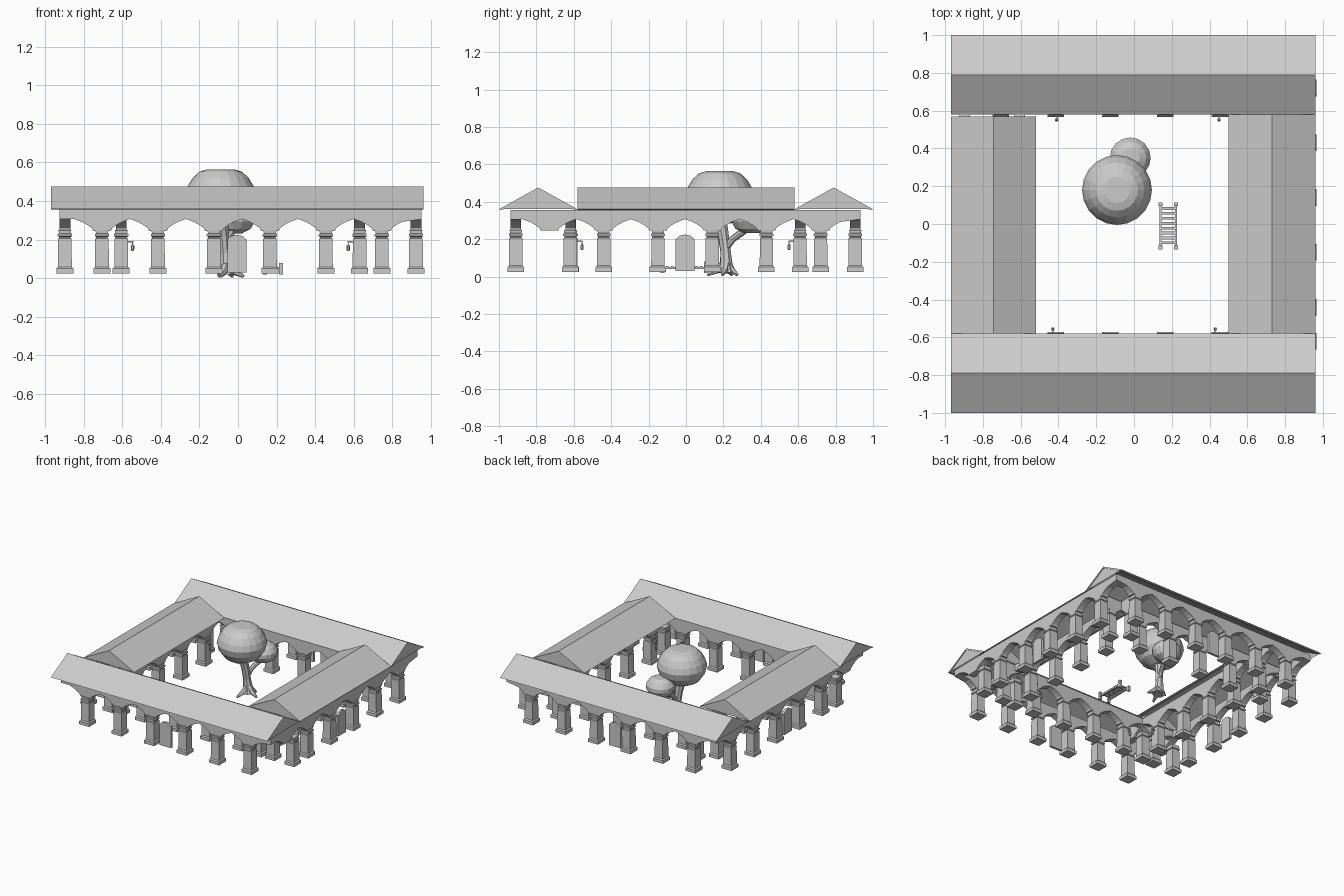
import bpy, bmesh, math
from mathutils import Vector

if "Cube" in bpy.data.objects:
    bpy.data.objects.remove(bpy.data.objects["Cube"])


def make(name, verts, faces):
    me = bpy.data.meshes.new(name)
    me.from_pydata(verts, [], faces)
    bm = bmesh.new()
    bm.from_mesh(me)
    bmesh.ops.recalc_face_normals(bm, faces=bm.faces)
    bm.to_mesh(me)
    bm.free()
    ob = bpy.data.objects.new(name, me)
    bpy.context.collection.objects.link(ob)
    return ob


def loft(name, rings):
    """Skin equal-length rings into a closed solid."""
    n = len(rings[0])
    verts = [v for r in rings for v in r]
    faces = [(k * n + i, k * n + (i + 1) % n, (k + 1) * n + (i + 1) % n, (k + 1) * n + i)
             for k in range(len(rings) - 1) for i in range(n)]
    faces += [tuple(range(n)), tuple(range(len(verts) - n, len(verts)))]
    return make(name, verts, faces)


def place(axis, along, across, z):
    return (along, across, z) if axis == 'x' else (across, along, z)


def slab(name, axis, profile, across, thick):
    """Extrude an (along, z) outline sideways."""
    return loft(name, [[place(axis, a, across + s * thick / 2, z) for a, z in profile] for s in (-1, 1)])


def box(name, lo, hi):
    return slab(name, 'x', [(lo[0], lo[2]), (hi[0], lo[2]), (hi[0], hi[2]), (lo[0], hi[2])],
                (lo[1] + hi[1]) / 2, hi[1] - lo[1])


def lathe(name, cx, cy, profile, sides):
    return loft(name, [[(cx + r * math.cos(2 * math.pi * i / sides), cy + r * math.sin(2 * math.pi * i / sides), z)
                        for i in range(sides)] for r, z in profile])


def column(x, y):
    prof = [(.044, .025), (.044, .05), (.036, .058), (.035, .205), (.03, .208), (.03, .214),
            (.037, .218), (.037, .228), (.031, .232), (.033, .25)]
    loft('column', [[(x + sx * h, y + sy * h, z) for sx, sy in ((-1, -1), (1, -1), (1, 1), (-1, 1))]
                    for h, z in prof])


def arcade(axis, across, centres, columns, lo, hi):
    # scalloped arch wall standing on the columns
    pts = [(lo, .356), (lo, .306)]
    step = centres[1] - centres[0]
    curve = [(.16, .245), (.18, .259), (.26, .276), (.36, .292), (.5, .307)]
    for c in centres:
        for f, z in reversed(curve):
            a = c - f * step
            if a > lo + .01:
                pts.append((a, z))
        for f, z in curve[:-1]:
            a = c + f * step
            if a < hi - .01:
                pts.append((a, z))
    pts += [(hi, .306), (hi, .356)]
    # quads down from the wall top keep the concave face clean
    prof = pts[1:-1]
    verts = [place(axis, a, across + s * .028, zz) for a, z in prof for s in (-1, 1) for zz in (z, .356)]
    faces = [(0, 1, 3, 2), tuple(len(verts) - 4 + k for k in (0, 1, 3, 2))]
    for i in range(len(prof) - 1):
        p, q = 4 * i, 4 * i + 4
        faces += [(p + a, q + a, q + b, p + b) for a, b in ((0, 1), (1, 3), (3, 2), (2, 0))]
    make('arch_wall', verts, faces)
    for c in columns:
        column(*place(axis, c, across, 0)[:2])


# arcades: outer and inner rows
xs = [-.705 + .29 * i for i in range(6)]
ys = [-.73 + .29 * i for i in range(6)]
for y in (-.91, -.615, .61, .905):
    arcade('x', y, xs, xs, -.925, .95)
for x in (-.897, -.605, .63, .922):
    arcade('y', x, ys, [-.62] + ys[1:], -.93, .93)


# gabled roofs with hollow undersides
def roof(name, axis, a0, a1, c0, c1):
    m, t = (c0 + c1) / 2, .012
    sec = [(c0, .36), (m, .476), (c1, .36), (c1 - .02, .357), (m, .476 - t), (c0 + .02, .357)]
    n = 6
    verts = [place(axis, a, c, z) for a in (a0, a1) for c, z in sec]
    faces = [(i, (i + 1) % n, n + (i + 1) % n, n + i) for i in range(n)]
    faces += [(o, o + 1, o + 4, o + 5) for o in (0, n)] + [(o + 1, o + 2, o + 3, o + 4) for o in (0, n)]
    make(name, verts, faces)
    for a in (a0 + .004, a1 - .004):
        make('gable', [place(axis, a, c, z) for c, z in ((c0, .36), (m, .475), (c1, .36))], [(0, 1, 2)])


roof('front_roof', 'x', -.97, .96, -1, -.58)
roof('back_roof', 'x', -.97, .96, .58, 1)
roof('left_roof', 'y', -.58, .57, -.97, -.52)
roof('right_roof', 'y', -.58, .58, .5, .96)

# arched doors in the middle of each outer side
door = [(-.05, .03), (.05, .03), (.05, .2), (.03, .218), (0, .225), (-.03, .218), (-.05, .2)]
for axis, across in (('x', -.91), ('x', .905), ('y', -.897), ('y', .922)):
    slab('door', axis, [(a - .005, z) for a, z in door], across, .02)

# hanging lanterns on brackets
for axis, a, c, s in (('x', -.43, -.58, 1), ('x', .43, -.58, 1), ('x', -.41, .575, -1), ('x', .45, .575, -1),
                      ('y', -.44, -.57, 1), ('y', .43, -.57, 1), ('y', -.44, .595, -1), ('y', .43, .595, -1)):
    slab('lantern_bracket', axis, [(a - .004, .185), (a + .004, .185), (a + .004, .193), (a - .004, .193)],
         c + s * .01, .035)
    lx, ly, _ = place(axis, a, c + s * .024, 0)
    lathe('lantern', lx, ly, [(.002, .188), (.002, .175), (.01, .168), (.008, .145), (.004, .142)], 6)

# tree crowns
lathe('big_crown', -.09, .18, [(.06, .285), (.13, .32), (.172, .38), (.185, .43), (.172, .475),
                               (.145, .52), (.11, .552), (.07, .564)], 20)
lathe('small_crown', -.02, .35, [(.04, .232), (.085, .255), (.108, .295), (.108, .325), (.085, .36),
                                 (.05, .38)], 16)


# tree trunk, branch and roots
def tube(name, path, sides=8):
    rings = []
    for i, (x, y, z, r) in enumerate(path):
        p0, p1 = Vector(path[max(i - 1, 0)][:3]), Vector(path[min(i + 1, len(path) - 1)][:3])
        d = (p1 - p0).normalized()
        u = d.cross(Vector((.3, 1, .1))).normalized()
        v = d.cross(u)
        rings.append([tuple(Vector((x, y, z)) + r * (math.cos(t) * u + math.sin(t) * v))
                      for t in (2 * math.pi * k / sides for k in range(sides))])
    return loft(name, rings)


tube('trunk', [(-.06, .215, .02, .05), (-.062, .215, .06, .036), (-.068, .212, .13, .029),
               (-.075, .2, .22, .03), (-.09, .18, .33, .036)])
tube('branch', [(-.066, .21, .15, .02), (-.055, .25, .2, .018), (-.03, .31, .245, .02), (-.02, .34, .28, .02)])
for dx, dy in ((-.03, -.1), (.09, -.02), (.03, .06), (-.04, .03)):
    tube('root', [(-.06, .215, .085, .022), (-.06 + dx * .45, .215 + dy * .45, .035, .02),
                  (-.06 + dx, .215 + dy, .009, .008)], 6)

# slatted bench in the courtyard
for x in (.14, .222):
    box('bench_rail', (x - .006, -.12, .04), (x + .006, .1, .05))
    for y in (-.125, .105):
        box('bench_leg', (x - .01, y - .01, .02), (x + .01, y + .01, .08 if x > .2 else .06))
for i in range(8):
    y = -.1 + i * .026
    box('bench_slat', (.135, y - .007, .05), (.228, y + .007, .057))
